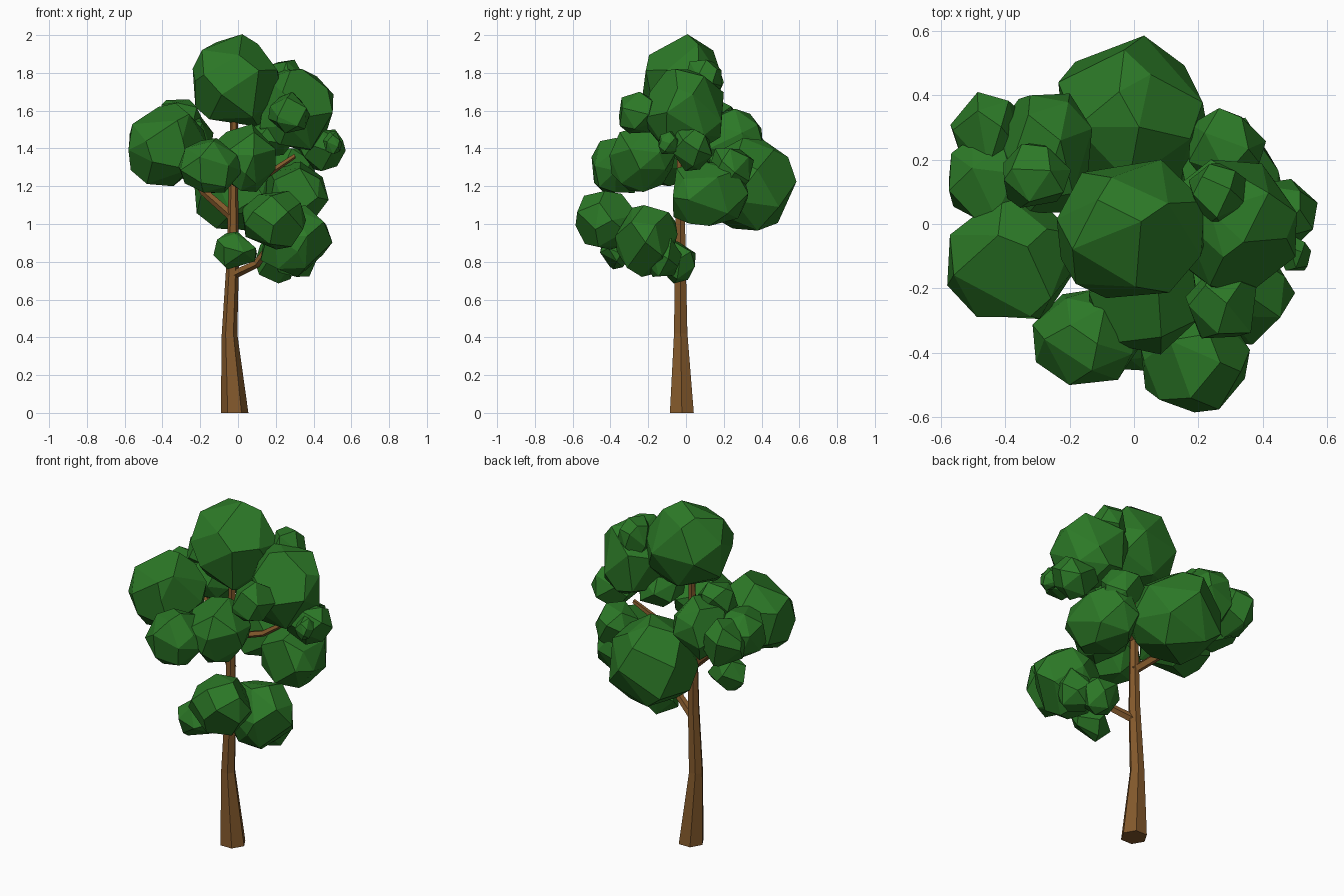
import bpy, bmesh, random
from math import pi, sin, cos, sqrt, radians
from mathutils import Vector

if "Cube" in bpy.data.objects:
    bpy.data.objects.remove(bpy.data.objects["Cube"])

random.seed(21)


def material(name, color):
    m = bpy.data.materials.new(name)
    m.diffuse_color = (*color, 1)
    m.use_nodes = True
    m.node_tree.nodes["Principled BSDF"].inputs["Base Color"].default_value = m.diffuse_color
    return m


BARK = material("bark", (0.23, 0.10, 0.025))
LEAF = material("leaf", (0.025, 0.19, 0.02))


def finish(name, bm, mat):
    bmesh.ops.recalc_face_normals(bm, faces=bm.faces)
    me = bpy.data.meshes.new(name)
    bm.to_mesh(me)
    bm.free()
    me.materials.append(mat)
    ob = bpy.data.objects.new(name, me)
    bpy.context.collection.objects.link(ob)
    return ob


def limb(name, path, sides, level=False):
    """Tapered faceted tube through (x, y, z, radius) points."""
    bm = bmesh.new()
    pts = [Vector(p[:3]) for p in path]
    axis = Vector((0, 0, 1)) if level else (pts[-1] - pts[0]).normalized()
    u = Vector((1, 0, 0)) if level else axis.orthogonal().normalized()
    v = axis.cross(u)
    rings = [[bm.verts.new(c + p[3] * (cos(2 * pi * i / sides) * u + sin(2 * pi * i / sides) * v))
              for i in range(sides)] for c, p in zip(pts, path)]
    for a, b in zip(rings, rings[1:]):
        for i in range(sides):
            j = (i + 1) % sides
            bm.faces.new((a[i], a[j], b[j], b[i]))
    bm.faces.new(rings[0])
    bm.faces.new(rings[-1])
    return finish(name, bm, BARK)


def clump(name, centre, size):
    """Convex faceted leaf clump fitted to half-sizes around a centre."""
    n = 22 if max(size) > 0.13 else 16
    pts = []
    for i in range(n):
        z = 1 - 2 * (i + 0.5) / n
        r, a = sqrt(1 - z * z), i * 2.39996
        d = Vector((r * cos(a), r * sin(a), z))
        d += Vector([random.uniform(-0.25, 0.25) for _ in range(3)])
        pts.append(d.normalized() * random.uniform(0.95, 1.05))
    lo = [min(p[k] for p in pts) for k in range(3)]
    hi = [max(p[k] for p in pts) for k in range(3)]
    bm = bmesh.new()
    for p in pts:
        bm.verts.new([centre[k] + size[k] * (2 * (p[k] - lo[k]) / (hi[k] - lo[k]) - 1)
                      for k in range(3)])
    bmesh.ops.convex_hull(bm, input=bm.verts)
    loose = [v for v in bm.verts if not v.link_faces]
    bmesh.ops.delete(bm, geom=loose, context='VERTS')
    bmesh.ops.dissolve_limit(bm, angle_limit=radians(14), verts=bm.verts, edges=bm.edges)
    return finish(name, bm, LEAF)


# Trunk and branches
limb("trunk", [(-0.018, -0.022, 0, 0.073), (-0.045, -0.028, 0.42, 0.041),
               (-0.028, -0.03, 0.8, 0.033), (-0.025, -0.03, 1.15, 0.026),
               (-0.02, -0.02, 1.7, 0.018)], 6, level=True)
limb("low_branch", [(-0.03, -0.03, 0.73, 0.026), (0.1, -0.09, 0.79, 0.022), (0.2, -0.18, 0.93, 0.015)], 5)
limb("left_branch", [(-0.02, -0.03, 1.03, 0.026), (-0.18, 0.05, 1.17, 0.022), (-0.28, 0.1, 1.33, 0.015)], 5)
limb("right_branch", [(-0.02, -0.03, 1.22, 0.022), (0.15, 0.02, 1.26, 0.018), (0.3, 0.06, 1.36, 0.013)], 5)

# Leaf clumps: centre and half-sizes
CLUMPS = {
    "crown": ((-0.005, -0.015, 1.76), (0.235, 0.215, 0.245)),
    "left": ((-0.37, -0.10, 1.42), (0.21, 0.195, 0.22)),
    "front_left": ((-0.145, -0.35, 1.31), (0.17, 0.15, 0.145)),
    "front_middle": ((0.03, -0.23, 1.35), (0.17, 0.175, 0.18)),
    "right_upper": ((0.31, -0.01, 1.60), (0.195, 0.21, 0.22)),
    "right_top": ((0.26, 0.09, 1.76), (0.09, 0.10, 0.11)),
    "right_front": ((0.27, -0.25, 1.59), (0.11, 0.105, 0.11)),
    "right_outer": ((0.44, 0.03, 1.39), (0.13, 0.11, 0.11)),
    "right_tip": ((0.50, -0.09, 1.43), (0.05, 0.055, 0.06)),
    "right_inner": ((0.18, 0.0, 1.46), (0.12, 0.13, 0.10)),
    "right_middle": ((0.31, 0.13, 1.16), (0.17, 0.20, 0.17)),
    "right_back": ((0.29, 0.24, 1.28), (0.12, 0.12, 0.12)),
    "back": ((0.0, 0.345, 1.21), (0.235, 0.24, 0.245)),
    "back_left": ((-0.28, 0.22, 1.43), (0.15, 0.185, 0.18)),
    "left_outer": ((-0.46, 0.28, 1.41), (0.11, 0.13, 0.13)),
    "left_rear": ((-0.44, 0.14, 1.40), (0.135, 0.15, 0.14)),
    "left_top": ((-0.30, 0.15, 1.57), (0.105, 0.10, 0.09)),
    "low_front": ((0.19, -0.42, 1.02), (0.17, 0.165, 0.155)),
    "low_right": ((0.31, -0.21, 0.91), (0.19, 0.165, 0.19)),
    "low_inner": ((0.20, -0.06, 0.80), (0.11, 0.11, 0.115)),
    "low_back": ((0.30, -0.12, 0.83), (0.12, 0.10, 0.11)),
    "low_left": ((-0.015, -0.37, 0.86), (0.115, 0.085, 0.10)),
}
for key, (c, s) in CLUMPS.items():
    clump(key + "_leaves", c, s)
